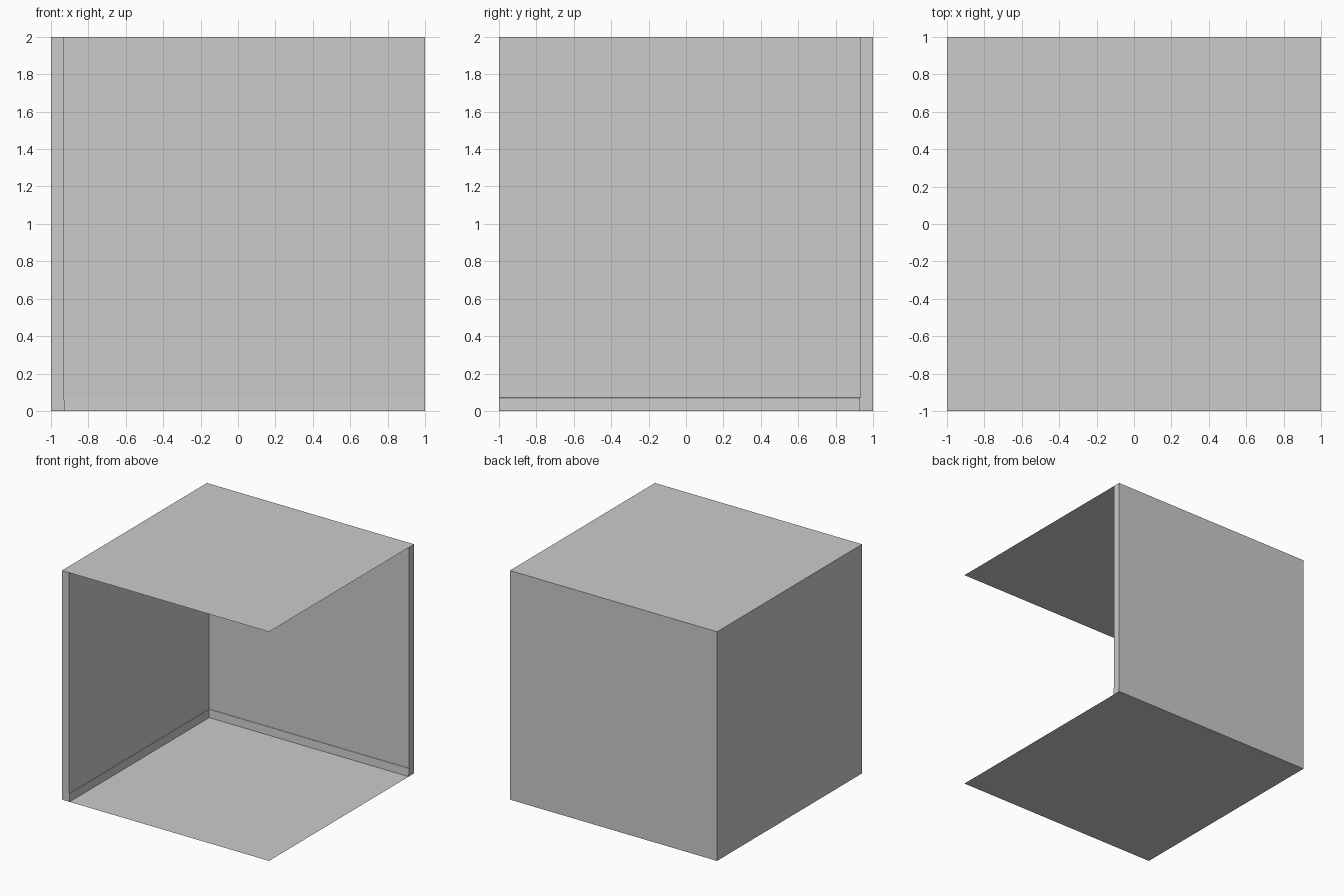
import bpy

if "Cube" in bpy.data.objects:
    bpy.data.objects.remove(bpy.data.objects["Cube"])


def make_object(name, verts, faces):
    mesh = bpy.data.meshes.new(name)
    mesh.from_pydata(verts, [], faces)
    mesh.update()
    return bpy.data.objects.new(name, mesh)


def add(obj):
    bpy.context.collection.objects.link(obj)
    return obj


def slab(name, z, up):
    # single square sheet facing up or down
    verts = [(-1, -1, z), (1, -1, z), (1, 1, z), (-1, 1, z)]
    return add(make_object(name, verts, [(0, 1, 2, 3) if up else (3, 2, 1, 0)]))


def l_ring(d, z):
    # L-shaped plan: inner corner line at distance d, outer line at 1
    return [(-d, -1, z), (-d, d, z), (1, d, z), (1, 1, z), (-1, 1, z), (-1, -1, z)]


# Floor and ceiling sheets
slab("floor", 0.0, True)
slab("ceiling", 2.0, False)

# Left and back walls with a slightly sloped skirting along the inside foot
levels = [(0.926, 0.0), (0.929, 0.07), (0.932, 0.071), (0.932, 2.0)]
verts = [p for d, z in levels for p in l_ring(d, z)]
faces = []
for k in range(len(levels) - 1):
    a, b = 6 * k, 6 * (k + 1)
    for i in range(6):
        j = (i + 1) % 6
        faces.append((a + i, a + j, b + j, b + i))
add(make_object("walls_with_skirting", verts, faces))
